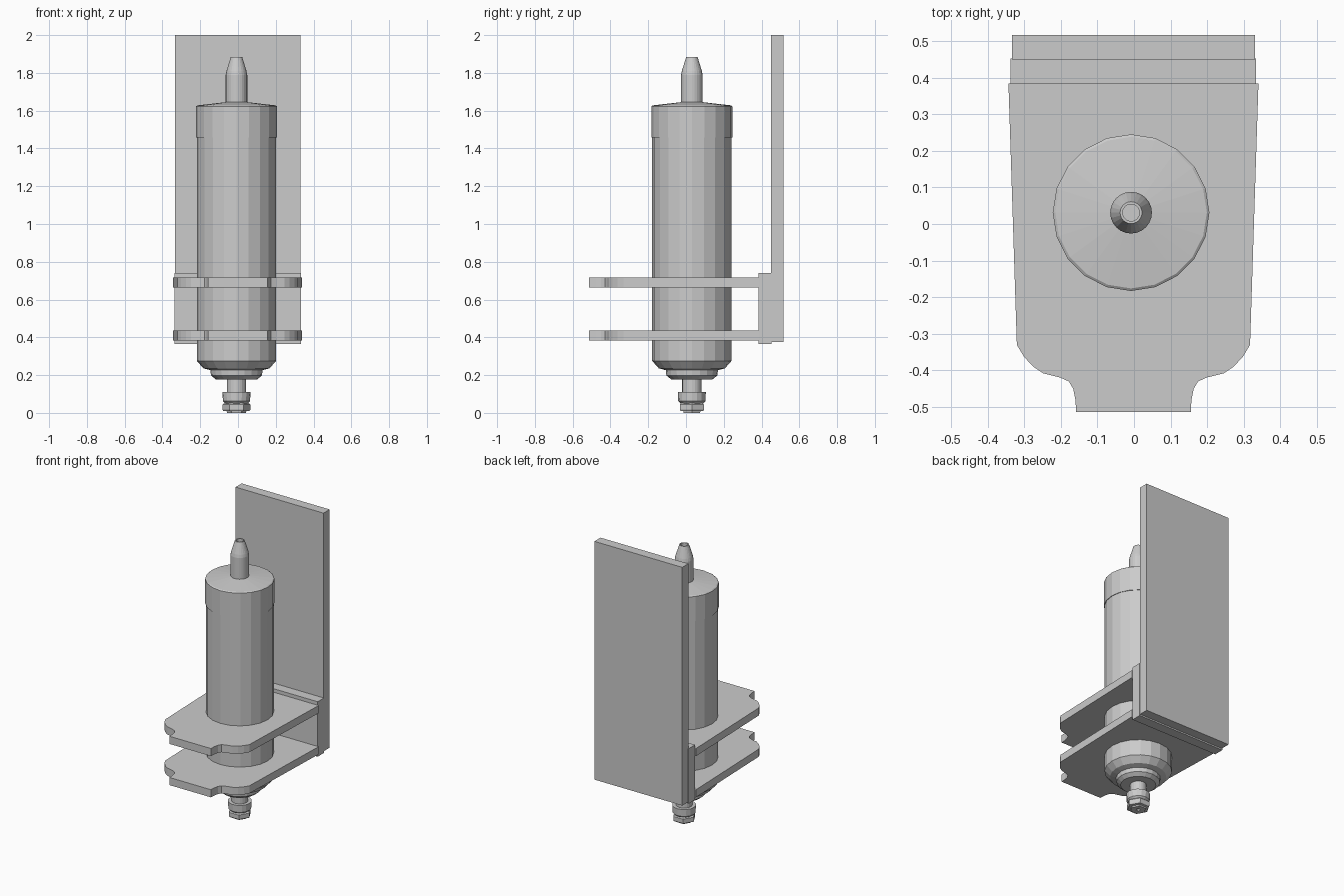
import bpy, bmesh
from math import cos, sin, pi

if "Cube" in bpy.data.objects:
    bpy.data.objects.remove(bpy.data.objects["Cube"])

CX, CY = -0.008, 0.031   # axis of the cylinder


def finish(name, bm):
    bmesh.ops.recalc_face_normals(bm, faces=bm.faces)
    mesh = bpy.data.meshes.new(name)
    bm.to_mesh(mesh)
    bm.free()
    obj = bpy.data.objects.new(name, mesh)
    bpy.context.collection.objects.link(obj)
    return obj


def lathe(name, profile, sides, start=0.0):
    """Spin (radius, z) points around the axis and cap both ends."""
    bm = bmesh.new()
    rings = [[bm.verts.new((CX + r * cos(start + 2 * pi * i / sides),
                            CY + r * sin(start + 2 * pi * i / sides), z))
              for i in range(sides)] for r, z in profile]
    for a, b in zip(rings, rings[1:]):
        for i in range(sides):
            j = (i + 1) % sides
            bm.faces.new((a[i], a[j], b[j], b[i]))
    bm.faces.new(rings[0])
    bm.faces.new(rings[-1])
    return finish(name, bm)


def slab(name, outline, z0, z1):
    """Extrude an (x, y) outline from z0 to z1."""
    bm = bmesh.new()
    face = bm.faces.new([bm.verts.new((x, y, z0)) for x, y in outline])
    ext = bmesh.ops.extrude_face_region(bm, geom=[face])
    for v in ext["geom"]:
        if isinstance(v, bmesh.types.BMVert):
            v.co.z = z1
    return finish(name, bm)


def box(name, x0, x1, y0, y1, z0, z1):
    return slab(name, [(x0, y0), (x1, y0), (x1, y1), (x0, y1)], z0, z1)


# Mounting plate and the flange that carries the clamps
box("back_plate", -0.333, 0.33, 0.45, 0.516, 0.375, 2.0)
box("clamp_flange", -0.337, 0.333, 0.383, 0.452, 0.365, 0.74)

# Two identical clamp plates with notched front corners
half = [(0.155, -0.514), (0.157, -0.48), (0.163, -0.45), (0.175, -0.43),
        (0.20, -0.419), (0.245, -0.408), (0.272, -0.39), (0.298, -0.362),
        (0.317, -0.33), (0.34, 0.384)]
outline = half + [(-x - 0.003, y) for x, y in reversed(half)]
slab("lower_clamp_plate", outline, 0.383, 0.435)
slab("upper_clamp_plate", outline, 0.664, 0.716)

# Main cylinder with stepped base and slightly wider cap
lathe("cylinder_body", [(0.11, 0.178), (0.135, 0.198), (0.138, 0.226),
                        (0.175, 0.236), (0.21, 0.275), (0.21, 1.47)], 20)
lathe("cylinder_cap", [(0.214, 1.457), (0.214, 1.623), (0.207, 1.628),
                       (0.057, 1.645)], 20)

# Hollow tapered nozzle
lathe("nozzle", [(0.057, 1.63), (0.057, 1.79), (0.053, 1.81), (0.030, 1.885),
                 (0.023, 1.885), (0.023, 1.80)], 24)

# Bottom stem, collar and hexagonal nut with a bore
lathe("stem", [(0.051, 0.04), (0.051, 0.185)], 20)
lathe("collar", [(0.06, 0.05), (0.072, 0.062), (0.074, 0.11)], 16)
lathe("hex_nut", [(0.013, 0.02), (0.013, 0.0), (0.050, 0.0), (0.052, 0.009),
                  (0.070, 0.011), (0.074, 0.018), (0.074, 0.044),
                  (0.064, 0.053)], 6)
